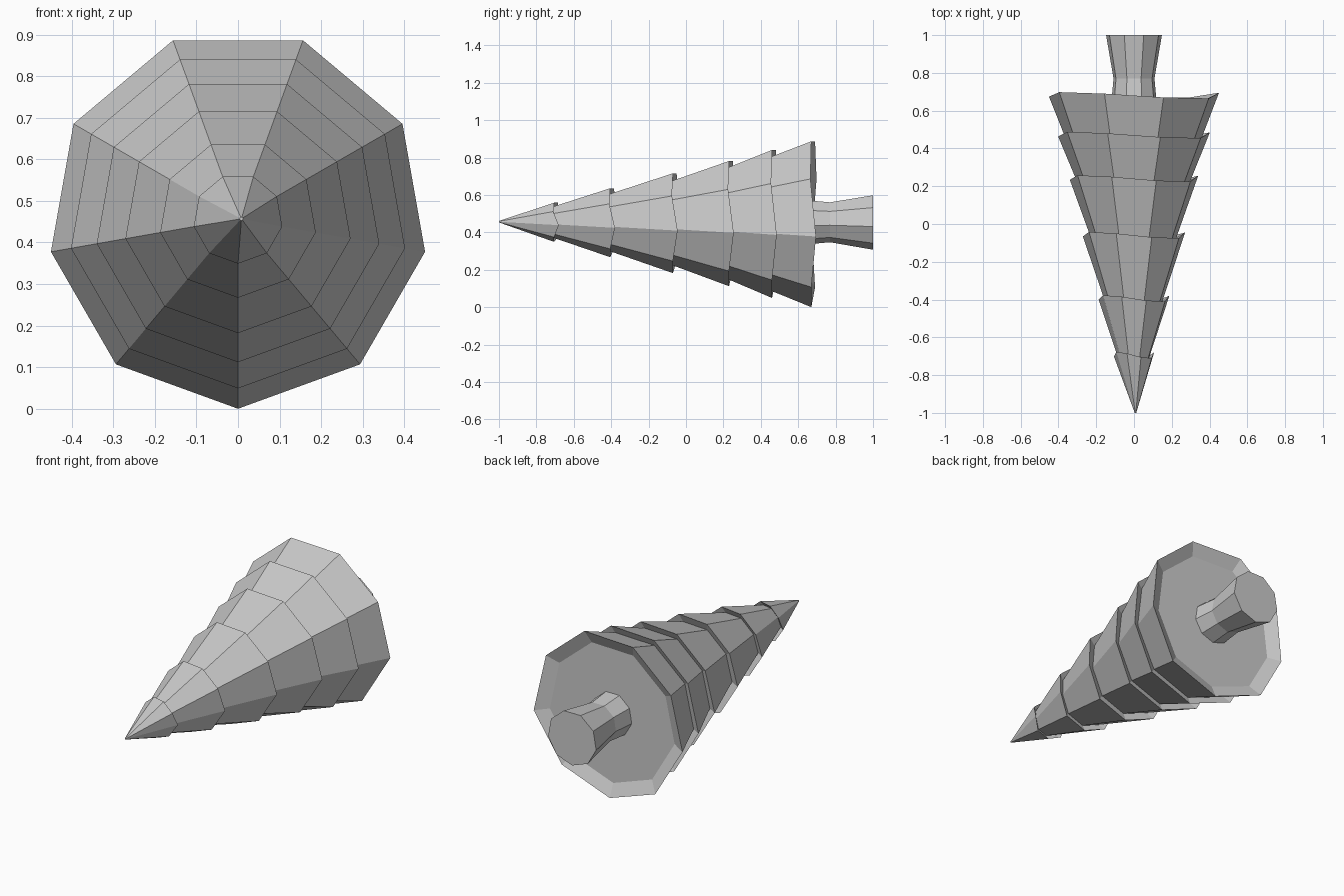
import bpy, bmesh, math

if "Cube" in bpy.data.objects:
    bpy.data.objects.remove(bpy.data.objects["Cube"])

SIDES = 9
CZ = 0.457
# small unevenness of each rim corner along the axis, starting at the bottom corner
WOBBLE = [-0.01, -0.01, 0.015, -0.015, -0.01, 0.01, 0.018, -0.006, 0.01]


def lathe(name, rings):
    """Skin nine-sided rings (y, radius, wobble, x offset) along the y axis."""
    bm = bmesh.new()
    loops = []
    for y, r, wob, ox in rings:
        loop = []
        for k in range(SIDES):
            a = math.radians(-90 + 40 * k)
            loop.append(bm.verts.new((ox + r * math.cos(a), y + wob * WOBBLE[k],
                                      CZ + r * math.sin(a))))
        loops.append(loop)
    for a, b in zip(loops, loops[1:]):
        for k in range(SIDES):
            n = (k + 1) % SIDES
            bm.faces.new((a[k], a[n], b[n], b[k]))
    bm.faces.new(loops[0])
    bm.faces.new(loops[-1])
    bmesh.ops.recalc_face_normals(bm, faces=bm.faces)
    mesh = bpy.data.meshes.new(name)
    bm.to_mesh(mesh)
    bm.free()
    obj = bpy.data.objects.new(name, mesh)
    bpy.context.collection.objects.link(obj)
    return obj


# foliage: stacked tiers, each with an overhanging rim and a recessed underside
tiers = [  # rim y, rim radius, inner radius
    (-0.695, 0.108, 0.082),
    (-0.395, 0.19, 0.153),
    (-0.06, 0.275, 0.228),
    (0.24, 0.345, 0.303),
    (0.47, 0.408, 0.365),
    (0.68, 0.457, 0.385),
]
rings = [(-1.0, 0.004, 0, 0.008)]
for y, rim, inner in tiers:
    rings.append((y, rim, 1, 0))
    rings.append((y - 0.02 if y < 0.6 else y - 0.035, inner, 0.6, 0))
lathe("foliage", rings)

# trunk: waisted stem flaring out to its foot
lathe("trunk", [(0.64, 0.122, 0, 0), (0.77, 0.11, 0, 0), (1.0, 0.15, 0, 0)])
